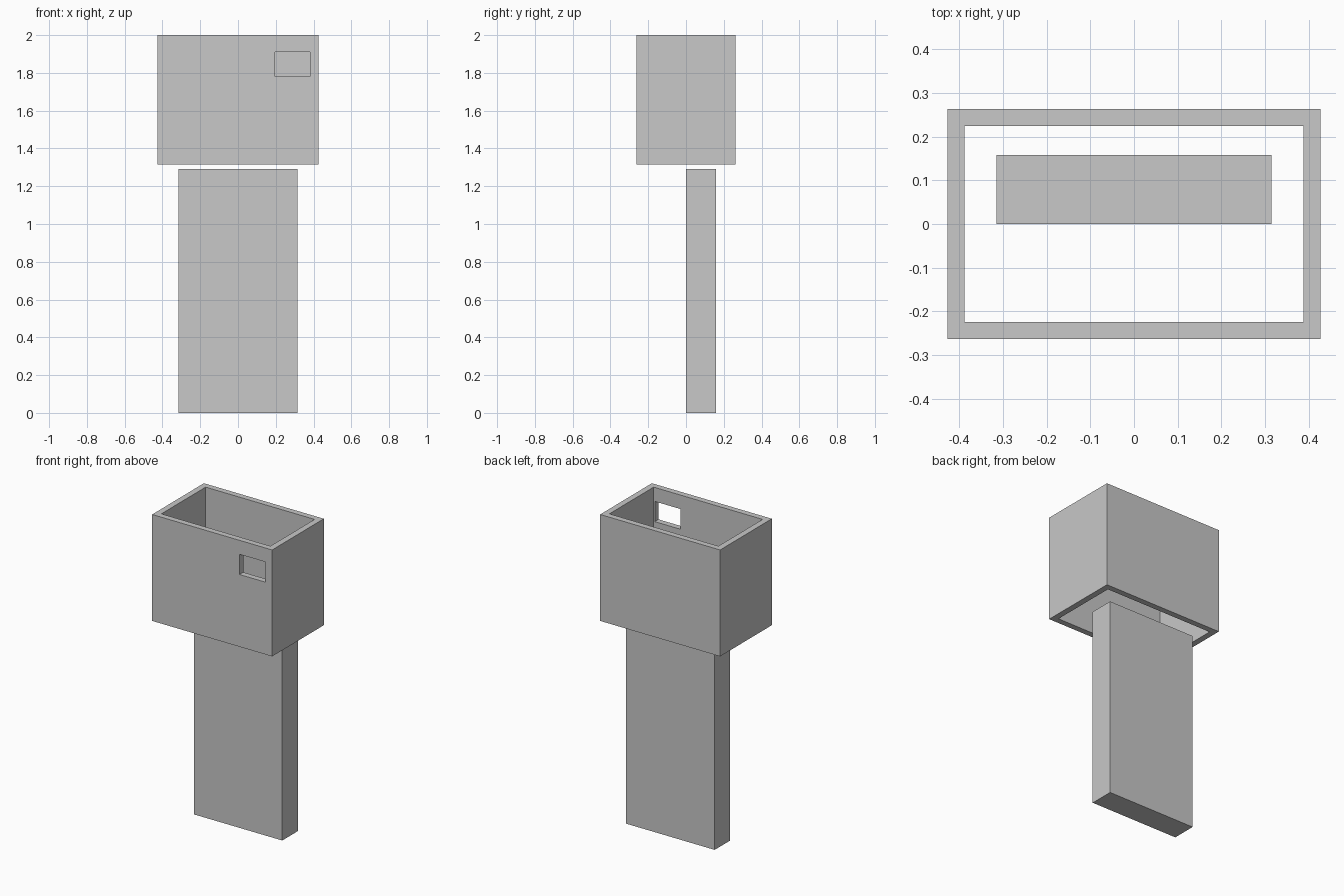
import bpy
from mathutils import Vector

default_cube = bpy.data.objects.get("Cube")
if default_cube:
    bpy.data.objects.remove(default_cube, do_unlink=True)

GREY = (0.58, 0.58, 0.58, 1.0)
grey = bpy.data.materials.new("plain grey")
grey.use_nodes = True
grey.diffuse_color = GREY
grey.node_tree.nodes["Principled BSDF"].inputs["Base Color"].default_value = GREY


def block(name, low, high):
    """Box between two opposite corners."""
    low, high = Vector(low), Vector(high)
    bpy.ops.mesh.primitive_cube_add(size=1, location=(low + high) / 2)
    obj = bpy.context.object
    obj.name = obj.data.name = name
    obj.scale = high - low
    bpy.ops.object.transform_apply(location=False, rotation=False, scale=True)
    obj.data.materials.append(grey)
    return obj


def cut(target, low, high):
    """Remove a box-shaped volume from the target."""
    cutter = block("cutter", low, high)
    cutter.hide_render = True
    mod = target.modifiers.new("cut", "BOOLEAN")
    mod.operation = "DIFFERENCE"
    mod.solver = "EXACT"
    mod.object = cutter
    bpy.context.view_layer.objects.active = target
    bpy.ops.object.modifier_apply(modifier=mod.name)
    bpy.data.objects.remove(cutter, do_unlink=True)


# Upright slab, standing behind the centre line
block("upright_slab", (-0.315, 0, 0), (0.315, 0.158, 1.29))

# Rectangular sleeve, open at top and bottom
bottom, top = 1.315, 2.0
sleeve = block("open_sleeve", (-0.427, -0.263, bottom), (0.427, 0.263, top))
cut(sleeve, (-0.388, -0.225, bottom - 0.1), (0.388, 0.225, top + 0.1))

# Small window through the front wall only
cut(sleeve, (0.195, -0.4, 1.78), (0.38, -0.1, 1.91))
